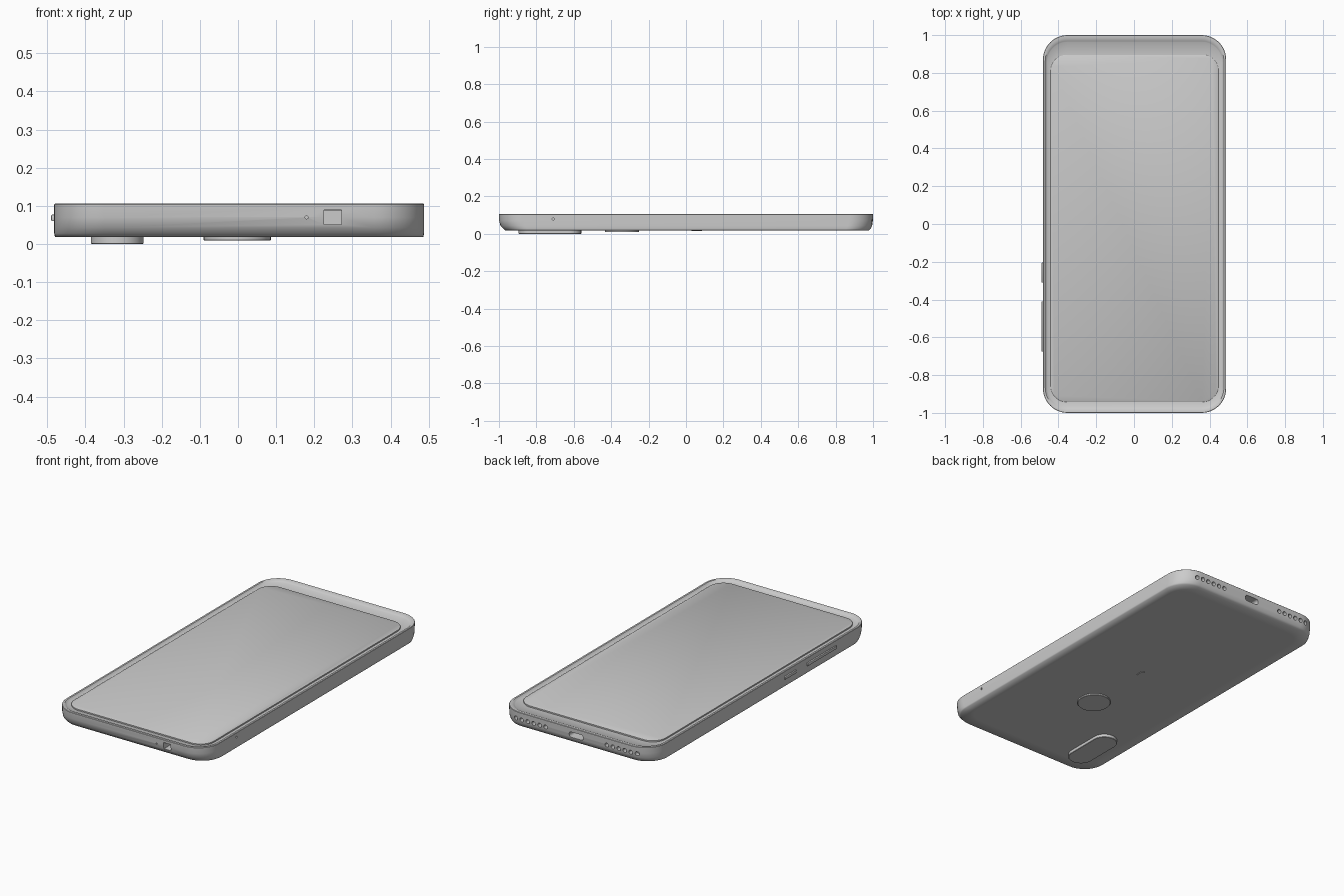
import bpy, bmesh, math
from mathutils import Matrix, Vector

if "Cube" in bpy.data.objects:
    bpy.data.objects.remove(bpy.data.objects["Cube"])

CX = 0.003  # body centre in x


def outline(hx, y0, y1, r, z, cx=CX, seg=12):
    """Rounded rectangle loop, counter-clockwise seen from above."""
    pts = []
    corners = [(hx - r, y1 - r, 0), (r - hx, y1 - r, 90),
               (r - hx, y0 + r, 180), (hx - r, y0 + r, 270)]
    for x, y, start in corners:
        for i in range(seg + 1):
            a = math.radians(start + 90 * i / seg)
            pts.append((cx + x + r * math.cos(a), y + r * math.sin(a), z))
    return pts


def loft(name, loops, angle=35):
    """Skin a stack of equal loops and cap both ends."""
    bm = bmesh.new()
    rings = [[bm.verts.new(p) for p in loop] for loop in loops]
    n = len(rings[0])
    for a, b in zip(rings, rings[1:]):
        for i in range(n):
            j = (i + 1) % n
            bm.faces.new((a[i], a[j], b[j], b[i]))
    bm.faces.new(rings[0][::-1])
    bm.faces.new(rings[-1])
    bmesh.ops.remove_doubles(bm, verts=bm.verts, dist=1e-5)
    bmesh.ops.recalc_face_normals(bm, faces=bm.faces)
    return finish(name, bm, angle)


def finish(name, bm, angle=35):
    me = bpy.data.meshes.new(name)
    bm.to_mesh(me)
    bm.free()
    ob = bpy.data.objects.new(name, me)
    bpy.context.collection.objects.link(ob)
    smooth(ob, angle)
    return ob


def smooth(ob, angle):
    bpy.ops.object.select_all(action='DESELECT')
    ob.select_set(True)
    bpy.context.view_layer.objects.active = ob
    bpy.ops.object.shade_smooth_by_angle(angle=math.radians(angle))


def box(bm, centre, size):
    m = Matrix.Translation(centre) @ Matrix.Diagonal((*size, 1))
    return bmesh.ops.create_cube(bm, size=1, matrix=m)['verts']


def rod(bm, centre, axis, r, length, seg=16):
    rot = Vector(axis).to_track_quat('Z', 'Y').to_matrix().to_4x4()
    bmesh.ops.create_cone(bm, cap_ends=True, segments=seg, radius1=r, radius2=r,
                          depth=length, matrix=Matrix.Translation(centre) @ rot)


# Shell: back, curved ends, side wall, rim and sunken bezel
body = loft("body", [
    outline(0.425, -0.90, 0.91, 0.09, 0.018),
    outline(0.483, -0.967, 0.979, 0.125, 0.0185),
    outline(0.485, -0.978, 0.987, 0.13, 0.028),
    outline(0.485, -0.992, 0.995, 0.13, 0.043),
    outline(0.485, -0.999, 0.999, 0.13, 0.07),
    outline(0.485, -1.0, 1.0, 0.13, 0.104),
    outline(0.483, -0.998, 0.998, 0.128, 0.106),
    outline(0.473, -0.985, 0.982, 0.118, 0.106),
    outline(0.467, -0.975, 0.968, 0.112, 0.100),
    outline(0.463, -0.970, 0.963, 0.108, 0.097),
    outline(0.440, -0.935, 0.890, 0.085, 0.094),
])

# Holes in the edges
bm = bmesh.new()
box(bm, (0.248, -0.98, 0.07), (0.046, 0.12, 0.038))       # jack socket
rod(bm, (0.18, -1.0, 0.07), (0, 1, 0), 0.004, 0.06)       # microphone
rod(bm, (0.485, -0.71, 0.08), (1, 0, 0), 0.006, 0.06)     # pin hole
for s in (-1, 1):                                         # speaker rows
    for i in range(6):
        rod(bm, (s * (0.195 + 0.038 * i), 1.0, 0.065), (0, 1, 0), 0.012, 0.06)
port = box(bm, (0, 0.99, 0.065), (0.09, 0.12, 0.032))     # charging port
edges = [e for e in bm.edges if e.verts[0] in port and e.verts[1] in port
         and abs(e.verts[0].co.y - e.verts[1].co.y) > 0.1]
bmesh.ops.bevel(bm, geom=edges, offset=0.014, segments=4, affect='EDGES', profile=0.5)
cutter = finish("hole_cutter", bm)
cutter.hide_render = True

mod = body.modifiers.new("holes", 'BOOLEAN')
mod.operation, mod.solver, mod.object = 'DIFFERENCE', 'EXACT', cutter
bpy.context.view_layer.objects.active = body
bpy.ops.object.modifier_apply(modifier=mod.name)
bpy.data.objects.remove(cutter)
smooth(body, 35)
# Let the back blend softly into the sides
for e in body.data.edges:
    if all(body.data.vertices[v].co.z < 0.03 for v in e.vertices):
        e.use_edge_sharp = False

# Screen glass
loft("screen", [
    outline(0.444, -0.942, 0.896, 0.085, 0.088),
    outline(0.444, -0.942, 0.896, 0.085, 0.102),
    outline(0.441, -0.939, 0.893, 0.082, 0.104),
])


def back_pad(name, cx, hx, y0, y1, z0, z1=0.022):
    """Pill or disc standing off the back, with a fine edge chamfer."""
    c = 0.002
    loft(name, [
        outline(hx - c, y0 + c, y1 - c, hx - c, z0, cx),
        outline(hx, y0, y1, hx, z0 + c, cx),
        outline(hx, y0, y1, hx, z1, cx),
    ])


# Back fittings
back_pad("camera_bump", -0.317, 0.069, -0.895, -0.56, 0.0)
back_pad("fingerprint_sensor", -0.002, 0.088, -0.433, -0.25, 0.009)
back_pad("back_marker", 0.0, 0.011, 0.03, 0.085, 0.015)


# Side buttons on the left edge
for name, y0, y1 in (("power_button", -0.31, -0.205),
                     ("volume_button", -0.675, -0.41)):
    bm = bmesh.new()
    box(bm, (-0.477, (y0 + y1) / 2, 0.0685), (0.026, y1 - y0, 0.017))
    bmesh.ops.bevel(bm, geom=bm.edges[:], offset=0.003, segments=2,
                    affect='EDGES', profile=0.5)
    finish(name, bm)
